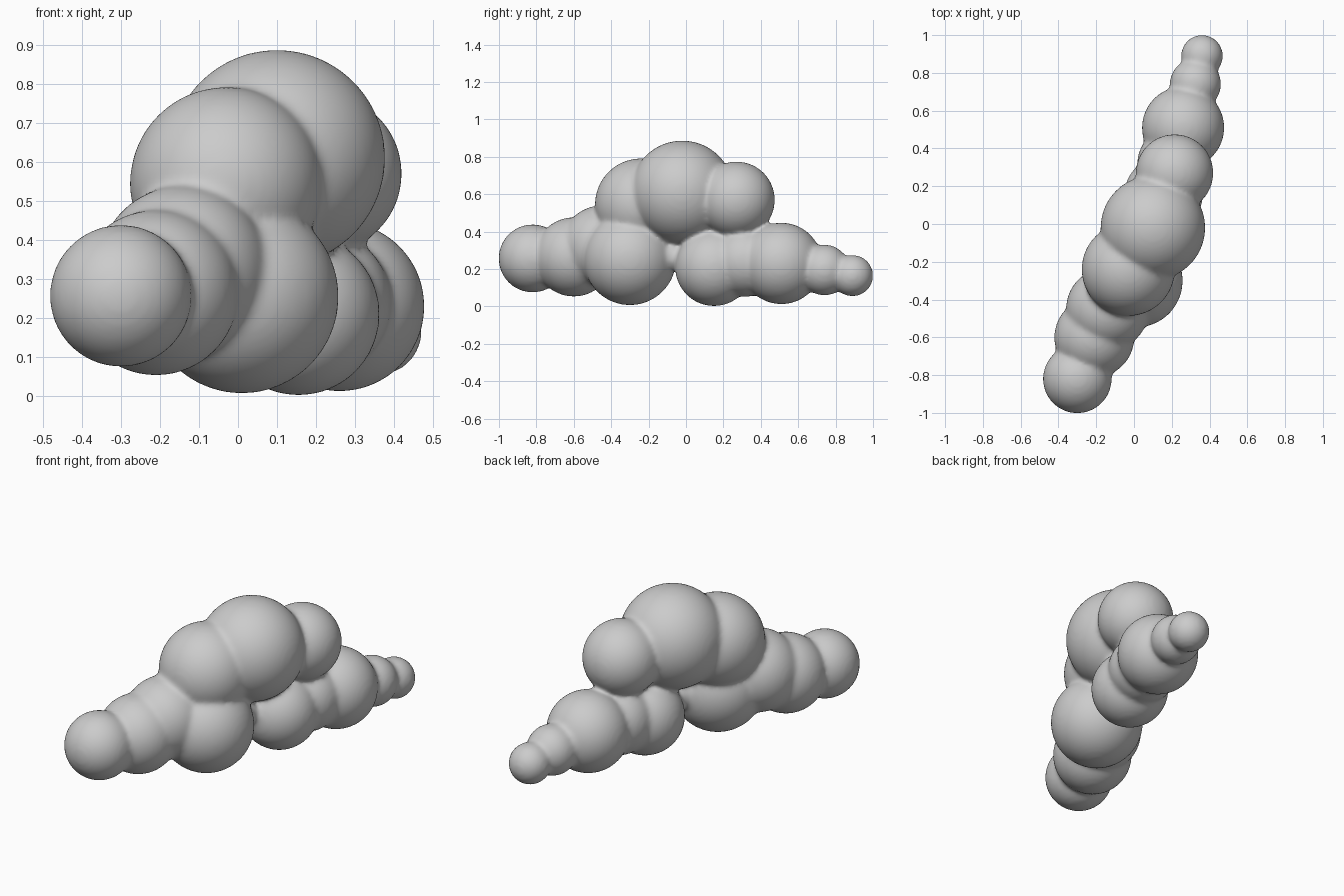
import bpy, bmesh
from mathutils import Matrix

if "Cube" in bpy.data.objects:
    bpy.data.objects.remove(bpy.data.objects["Cube"])

# Puffs of the cloud: x, y, z, radius
puffs = [
    (-0.30, -0.82, 0.257, 0.182),   # front tip
    (-0.21, -0.60, 0.265, 0.212),
    (-0.14, -0.45, 0.32, 0.22),
    (0.01, -0.30, 0.255, 0.248),    # lower front
    (-0.03, -0.24, 0.545, 0.247),   # upper front
    (0.10, -0.02, 0.61, 0.277),     # crown
    (0.215, 0.27, 0.57, 0.205),     # upper back
    (0.155, 0.15, 0.21, 0.208),     # lower back
    (0.205, 0.32, 0.24, 0.188),     # filler between lower puffs
    (0.26, 0.51, 0.23, 0.218),
    (0.325, 0.74, 0.195, 0.136),
    (0.36, 0.89, 0.165, 0.111),     # back tip
    (0.085, -0.075, 0.27, 0.08),    # bridge under the crown
]

bm = bmesh.new()
for x, y, z, r in puffs:
    bmesh.ops.create_icosphere(bm, subdivisions=5, radius=r,
                               matrix=Matrix.Translation((x, y, z)))
mesh = bpy.data.meshes.new("cloud")
bm.to_mesh(mesh)
bm.free()
cloud = bpy.data.objects.new("cloud", mesh)
bpy.context.collection.objects.link(cloud)

# Fuse the puffs into one skin and soften the creases
remesh = cloud.modifiers.new("fuse", 'REMESH')
remesh.mode = 'VOXEL'
remesh.voxel_size = 0.012
remesh.use_smooth_shade = True
soften = cloud.modifiers.new("soften", 'SMOOTH')
soften.factor = 0.5
soften.iterations = 14

bpy.context.view_layer.objects.active = cloud
cloud.select_set(True)
for name in ("fuse", "soften"):
    bpy.ops.object.modifier_apply(modifier=name)
bpy.ops.object.shade_smooth()
